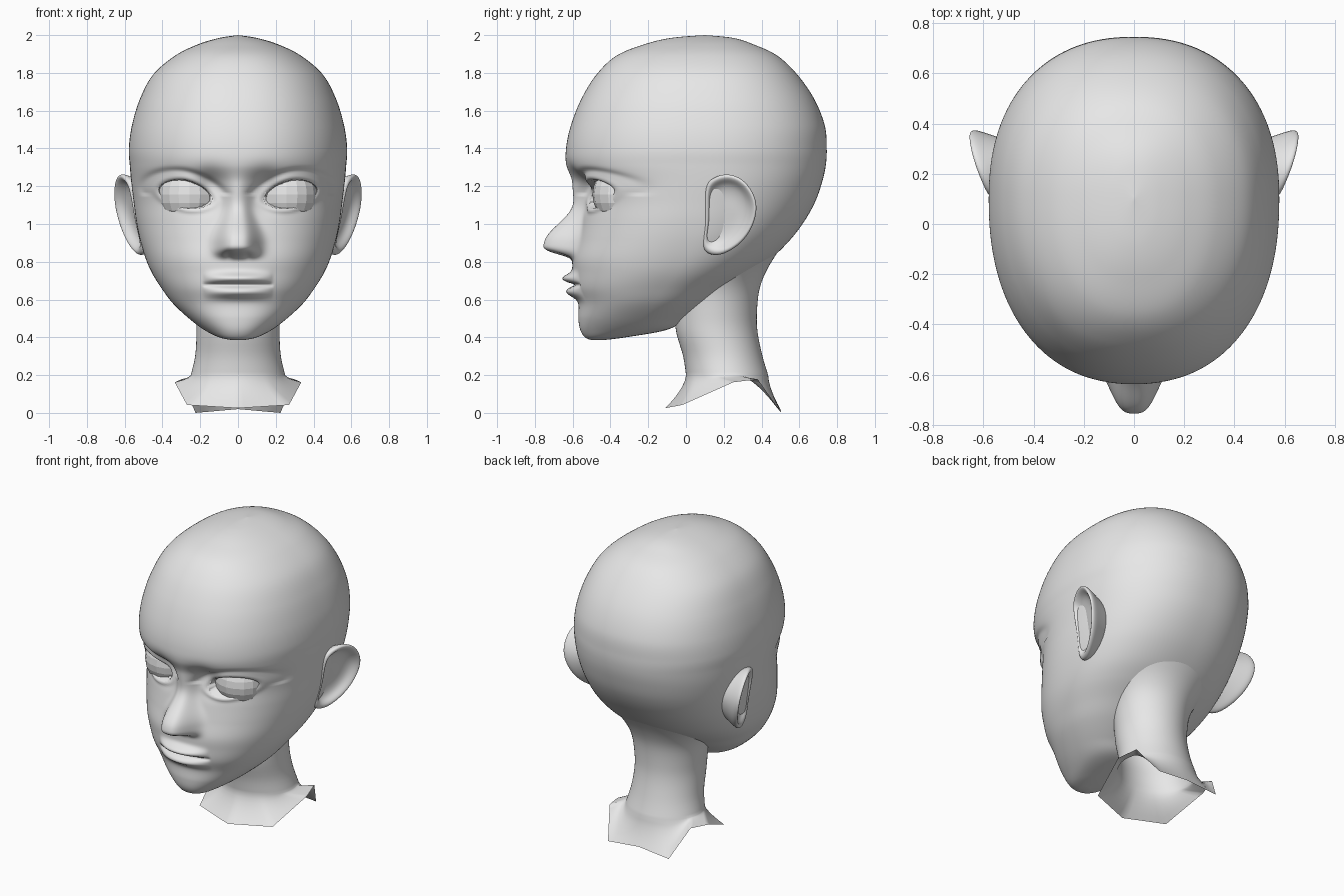
import bpy, bmesh, math
from math import sin, cos, pi, exp

cube = bpy.data.objects.get("Cube")
if cube:
    bpy.data.objects.remove(cube)

grey = bpy.data.materials.new("plain_grey")
grey.use_nodes = True
tone = (0.8, 0.8, 0.8, 1)
grey.diffuse_color = tone
grey.node_tree.nodes["Principled BSDF"].inputs["Base Color"].default_value = tone


def finish(name, bm, smooth=True):
    bmesh.ops.recalc_face_normals(bm, faces=bm.faces[:])
    for face in bm.faces:
        face.smooth = smooth
    mesh = bpy.data.meshes.new(name)
    bm.to_mesh(mesh)
    bm.free()
    mesh.materials.append(grey)
    obj = bpy.data.objects.new(name, mesh)
    bpy.context.collection.objects.link(obj)
    return obj


def loft(name, rings, cap_ends=False):
    """Join closed rings of points with quads."""
    bm = bmesh.new()
    loops = [[bm.verts.new(p) for p in ring] for ring in rings]
    count = len(loops[0])
    for a, b in zip(loops, loops[1:]):
        for i in range(count):
            j = (i + 1) % count
            bm.faces.new((a[i], a[j], b[j], b[i]))
    if cap_ends:
        bm.faces.new(loops[-1])
    bmesh.ops.remove_doubles(bm, verts=bm.verts[:], dist=0.00001)
    return finish(name, bm)


def spline(rows, steps):
    """Sample a smooth curve through every column of a small table."""
    out = []
    last = len(rows) - 1
    for k in range(last):
        p0, p1, p2, p3 = (rows[max(0, min(last, k + d))] for d in (-1, 0, 1, 2))
        for s in range(steps):
            t = s / steps
            out.append([b + 0.5 * t * (c - a + t * (2 * a - 5 * b + 4 * c - d
                        + t * (3 * (b - c) + d - a)))
                        for a, b, c, d in zip(p0, p1, p2, p3)])
    out.append(list(rows[-1]))
    return out


def bell(value, centre, width, power=2):
    return exp(-abs((value - centre) / width) ** power)


# Eye opening: 1 on its rim, less inside
EYE_X, EYE_Z = 0.278, 1.155


def eye_level(ax, z):
    u = (ax - EYE_X) / 0.142
    v = z - EYE_Z - 0.17 * (ax - EYE_X)
    v /= 0.078 if v > 0 else 0.072
    return (abs(u) ** 1.8 + abs(v) ** 1.8) ** (1 / 1.8)


def relief(x, z):
    """Forward height of the nose, lips, lids and sockets."""
    ax = abs(x)
    # Nose
    tip = 0.905
    ridge = bell(z, tip, 0.155) if z > tip else bell(z, tip, 0.07, 4)
    t = max(0, min(1, (1.1 - z) / 0.2))
    width = 0.06 + 0.045 * t * t * (3 - 2 * t)
    h = 0.172 * ridge * bell(ax, 0, width, 3.2)
    h += 0.03 * bell(z, 1.17, 0.09) * bell(ax, 0, 0.06)
    h -= 0.02 * bell(ax, 0.05, 0.02) * bell(z, 0.838, 0.018)
    # Lips
    taper = max(0, 1 - (ax / 0.185) ** 2)
    h += taper * (0.055 * bell(z, 0.712, 0.028) + 0.045 * bell(z, 0.638, 0.03))
    h -= 0.03 * taper ** 0.5 * bell(z, 0.678, 0.01)
    # Sockets
    h -= 0.05 * bell(ax, 0.15, 0.07) * bell(z, 1.18, 0.09)
    h -= 0.02 * bell(ax, EYE_X, 0.14) * bell(z, 1.17, 0.1)
    # Lids
    e = eye_level(ax, z)
    h += 0.012 * bell(e, 1.12, 0.16)
    if z > EYE_Z:
        h -= 0.013 * bell(e, 1.6, 0.18)
    if e < 0.86:
        h -= 0.1
    return h


# Head: height, front, back, half width, widest point
HEAD = [
    (2.0, .10, .10, 0, .1), (1.985, -.08, .25, .10, .1),
    (1.95, -.225, .36, .215, .1), (1.89, -.37, .485, .335, .1),
    (1.79, -.475, .59, .45, .1), (1.66, -.555, .68, .52, .1),
    (1.52, -.61, .735, .562, .1), (1.4, -.635, .745, .578, .1),
    (1.31, -.63, .74, .573, .1), (1.22, -.578, .72, .565, .1),
    (1.12, -.55, .685, .553, .08), (1.02, -.555, .63, .54, .05),
    (.92, -.575, .555, .52, .02), (.82, -.6, .455, .49, -.02),
    (.74, -.6, .35, .455, -.07), (.66, -.595, .23, .405, -.13),
    (.58, -.57, .12, .345, -.18), (.5, -.57, 0, .26, -.24),
    (.44, -.56, -.1, .18, -.3), (.4, -.535, -.32, .1, -.42),
    (.385, -.5, -.44, .03, -.47)]

POWER = 2.25
COLUMNS = 200
rings = []
for z0, front, back, wide, mid in spline(HEAD, 10):
    ring = []
    for i in range(COLUMNS):
        turn = 2 * pi * i / COLUMNS
        turn -= 0.45 * sin(turn)          # finer grid on the face
        s, c = sin(turn), cos(turn)
        x = math.copysign(abs(s) ** (2 / POWER), s) * wide
        z = z0
        if c > 0:
            e = eye_level(abs(x), z)
            if 0.86 <= e < 1:             # pull the grid onto the lid rim
                side = math.copysign(EYE_X, x)
                x = side + (x - side) / e
                z = EYE_Z + (z - EYE_Z) / e
            r = min(1, abs(x) / wide) if wide > 0 else 0
            y = mid - (mid - front) * (1 - r ** POWER) ** (1 / POWER)
            y -= relief(x, z)
        else:
            y = mid + (back - mid) * abs(c) ** (2 / POWER)
        ring.append((x, y, z))
    rings.append(ring)
loft("head", rings, cap_ends=True)

# Neck: height, front, back, half width
NECK = [(.95, 0, .555, .40), (.85, -.02, .485, .36), (.75, -.05, .425, .29),
        (.65, -.06, .388, .245), (.52, -.06, .375, .225), (.42, -.05, .38, .22),
        (.3, -.015, .405, .227), (.2, 0, .435, .25)]
# Ragged lower edge of the neck, front to back
HEM = [(0, -.11, .025), (.27, -.02, .042), (.335, .25, .162),
       (.3, .38, .178), (.225, .505, 0), (0, .5, .02)]
HALF = 40
hem = []
for i in range(HALF + 1):
    k, t = divmod(i * (len(HEM) - 1) / HALF, 1)
    a, b = HEM[int(k)], HEM[min(int(k) + 1, len(HEM) - 1)]
    hem.append([p + (q - p) * t for p, q in zip(a, b)])
hem += [(-x, y, z) for x, y, z in hem[-2:0:-1]]

rings = []
for z, front, back, wide in spline(NECK, 4):
    mid, deep = (front + back) / 2, (back - front) / 2
    rings.append([(wide * sin(pi * i / HALF), mid - deep * cos(pi * i / HALF), z)
                  for i in range(2 * HALF)])
base = rings[-1]
for step in range(1, 7):
    t = step / 6
    out = t ** 1.6
    rings.append([(p[0] + (q[0] - p[0]) * out, p[1] + (q[1] - p[1]) * out,
                   p[2] + (q[2] - p[2]) * t) for p, q in zip(base, hem)])
loft("neck", rings)

# Ears: outline in depth and height, then shell rings of scale and lift
EAR = [(.105, 1.215), (.155, 1.25), (.22, 1.268), (.3, 1.24), (.355, 1.17),
       (.38, 1.09), (.355, .985), (.295, .9), (.22, .85), (.16, .832),
       (.1, .85), (.085, .9), (.105, 1.0), (.1, 1.12)]
SHELL = [(.7, -.14), (.9, -.06), (1.0, -.025), (1.02, 0), (.94, .013),
         (.84, 0), (.72, -.03), (.45, -.042), (.15, -.04)]
for side, label in ((1, "left"), (-1, "right")):
    rings = []
    for scale, lift in SHELL:
        ring = []
        for y, z in EAR:
            y = .225 + (y - .225) * scale
            z = 1.07 + (z - 1.07) * scale
            x = .5 + .36 * (y - .1) + .18 * (z - .84) + lift
            ring.append((side * x, y, z))
        rings.append(ring)
    ear = loft(label + "_ear", rings, cap_ends=True)
    ear.modifiers.new("rounding", "SUBSURF").levels = 2
    ear.modifiers["rounding"].render_levels = 2

    # Faceted eyeball
    bm = bmesh.new()
    bmesh.ops.create_uvsphere(bm, u_segments=18, v_segments=12, radius=.165)
    bmesh.ops.translate(bm, verts=bm.verts[:], vec=(side * .258, -.33, EYE_Z))
    finish(label + "_eyeball", bm, smooth=False)
